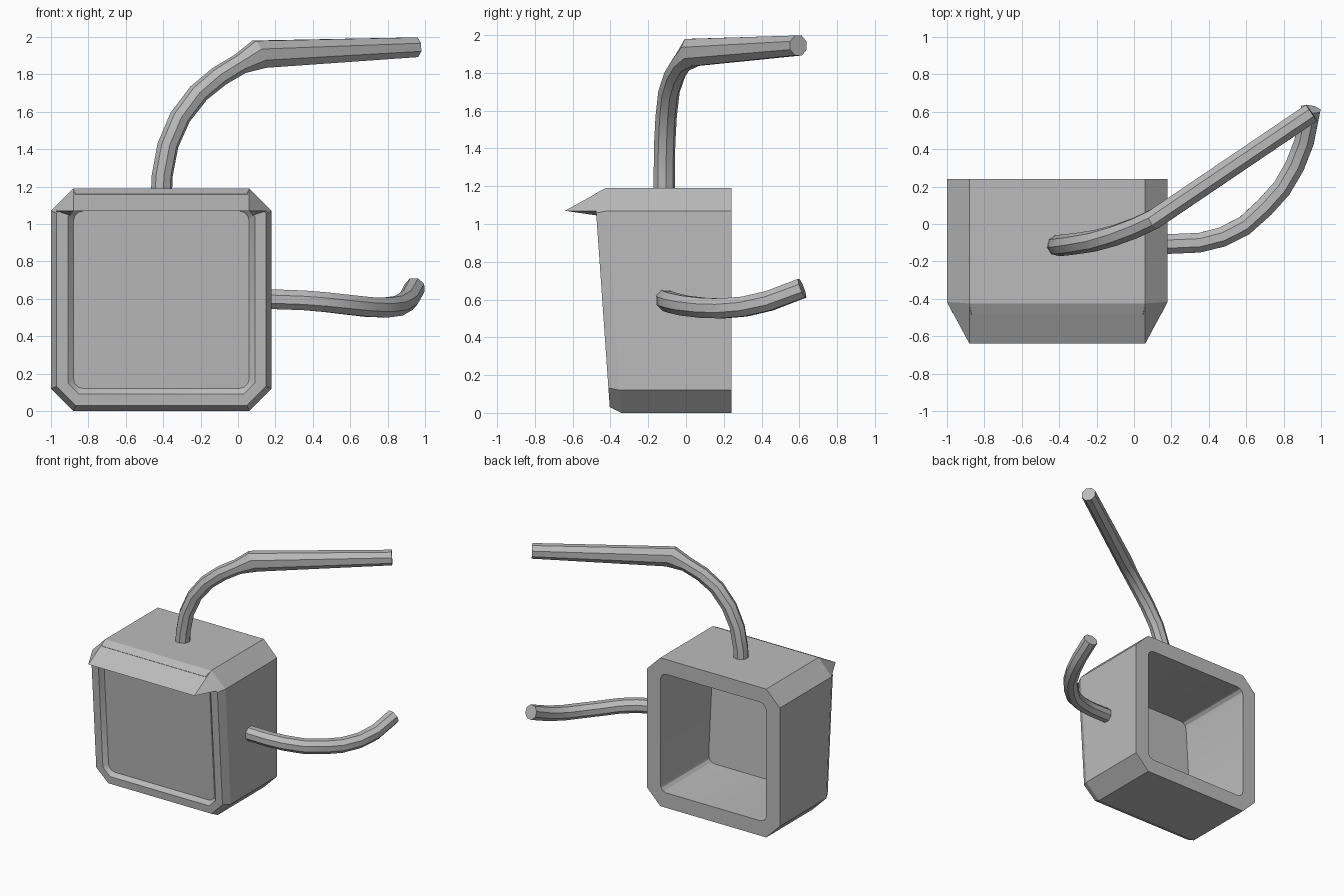
import bpy, bmesh
from math import cos, sin, pi, radians
from mathutils import Vector

cube = bpy.data.objects.get("Cube")
if cube:
    bpy.data.objects.remove(cube, do_unlink=True)

grey = bpy.data.materials.new("plain_grey")
grey.use_nodes = True
grey.diffuse_color = (0.5, 0.5, 0.5, 1)
grey.node_tree.nodes["Principled BSDF"].inputs["Base Color"].default_value = (0.5, 0.5, 0.5, 1)


def finish(name, bm, angle=30):
    bmesh.ops.recalc_face_normals(bm, faces=bm.faces)
    mesh = bpy.data.meshes.new(name)
    bm.to_mesh(mesh)
    bm.free()
    mesh.materials.append(grey)
    obj = bpy.data.objects.new(name, mesh)
    bpy.context.collection.objects.link(obj)
    bpy.ops.object.select_all(action="DESELECT")
    obj.select_set(True)
    bpy.context.view_layer.objects.active = obj
    bpy.ops.object.shade_smooth_by_angle(angle=radians(angle))
    return obj


def loft(bm, rings):
    """Skin a chain of equal rings and cap both ends."""
    loops = [[bm.verts.new(p) for p in ring] for ring in rings]
    n = len(loops[0])
    for a, b in zip(loops, loops[1:]):
        for i in range(n):
            j = (i + 1) % n
            bm.faces.new((a[i], a[j], b[j], b[i]))
    bm.faces.new(loops[0])
    bm.faces.new(loops[-1])


# Housing: chamfered case, raised front rim, recessed panel, open back
CX, CZ, HX, HZ = -0.41, 0.595, 0.59, 0.595
BACK = 0.24


def front_y(z):
    return -0.41 - 0.065 * (z - 0.12) / 0.93


def outline(inset, corner, depth=None, rounded=False):
    """Square outline with cut or rounded corners; depth is behind the front slope."""
    pts = []
    for q in range(4):
        sx = 1 if q in (0, 3) else -1
        sz = 1 if q < 2 else -1
        a0, a1 = q * pi / 2, (q + 1) * pi / 2
        for k in range(4):
            f = k / 3
            if rounded:
                dx, dz = cos(a0 + f * pi / 2), sin(a0 + f * pi / 2)
            else:
                dx = cos(a0) * (1 - f) + cos(a1) * f
                dz = sin(a0) * (1 - f) + sin(a1) * f
            x = CX + sx * (HX - inset - corner) + corner * dx
            z = CZ + sz * (HZ - inset - corner) + corner * dz
            pts.append((x, BACK if depth is None else front_y(z) + depth, z))
    return pts


bm = bmesh.new()
loft(bm, [
    outline(0.12, 0.055, 0.04, True),    # inside of the panel
    outline(0.12, 0.055, None, True),    # back opening
    outline(0, 0.12),                    # back edge
    outline(0, 0.12, 0.06),              # side edge
    outline(0.03, 0.102, 0),             # rim outer edge
    outline(0.09, 0.06, 0),              # rim inner edge
    outline(0.12, 0.055, 0.03, True),    # front panel
])
finish("housing", bm, 25)

# Hood over the front, with a small drooping corner on each side


def hull(name, points):
    bm = bmesh.new()
    for p in points:
        bm.verts.new(p)
    bmesh.ops.convex_hull(bm, input=bm.verts)
    bmesh.ops.dissolve_limit(bm, angle_limit=0.01, verts=bm.verts, edges=bm.edges)
    return finish(name, bm)


hood = []
for side, label in ((-1, "right"), (1, "left")):
    inner, outer = CX + side * 0.47, CX + side * HX
    tip = (inner, -0.64, 1.07)
    wing = (outer, front_y(1.07) + 0.06, 1.07)
    hood += [(inner, front_y(1.19) + 0.06, 1.19), wing, tip, (inner, -0.42, 1.07)]
    hull("hood_corner_" + label,
         [tip, wing, (inner, -0.44, 1.07), (CX + side * 0.49, -0.47, 1.045)])
hull("hood", hood)


# Bent arms: eight-sided tubes swept along a path
def arm(name, path, ref, stretch):
    pts = [Vector(p) for p in path]
    rings = []
    for i, p in enumerate(pts):
        t = (pts[max(i, 1)] - pts[max(i, 1) - 1]).normalized()
        u = (ref - t * ref.dot(t)).normalized()
        v = t.cross(u) * stretch.get(i, 1)
        angles = [(k + 0.5) * pi / 4 for k in range(8)]
        rings.append([p + 0.057 * (u * cos(a) + v * sin(a)) for a in angles])
    bm = bmesh.new()
    loft(bm, rings)
    finish(name, bm, 25)


arm("upper_arm", [
    (-0.41, -0.115, 1.15), (-0.405, -0.115, 1.26), (-0.375, -0.113, 1.42),
    (-0.31, -0.105, 1.57), (-0.21, -0.09, 1.7), (-0.1, -0.06, 1.79),
    (0.01, -0.02, 1.855), (0.115, 0.03, 1.908), (0.95, 0.595, 1.945),
], Vector((0.53, -0.85, 0)), {7: 1.5})

arm("side_arm", [
    (0.12, -0.11, 0.6), (0.35, -0.1, 0.592), (0.47, -0.07, 0.582),
    (0.59, -0.01, 0.568), (0.7, 0.09, 0.556), (0.79, 0.19, 0.553),
    (0.86, 0.31, 0.563), (0.91, 0.44, 0.593), (0.945, 0.615, 0.66),
], Vector((0, 0, 1)), {})
